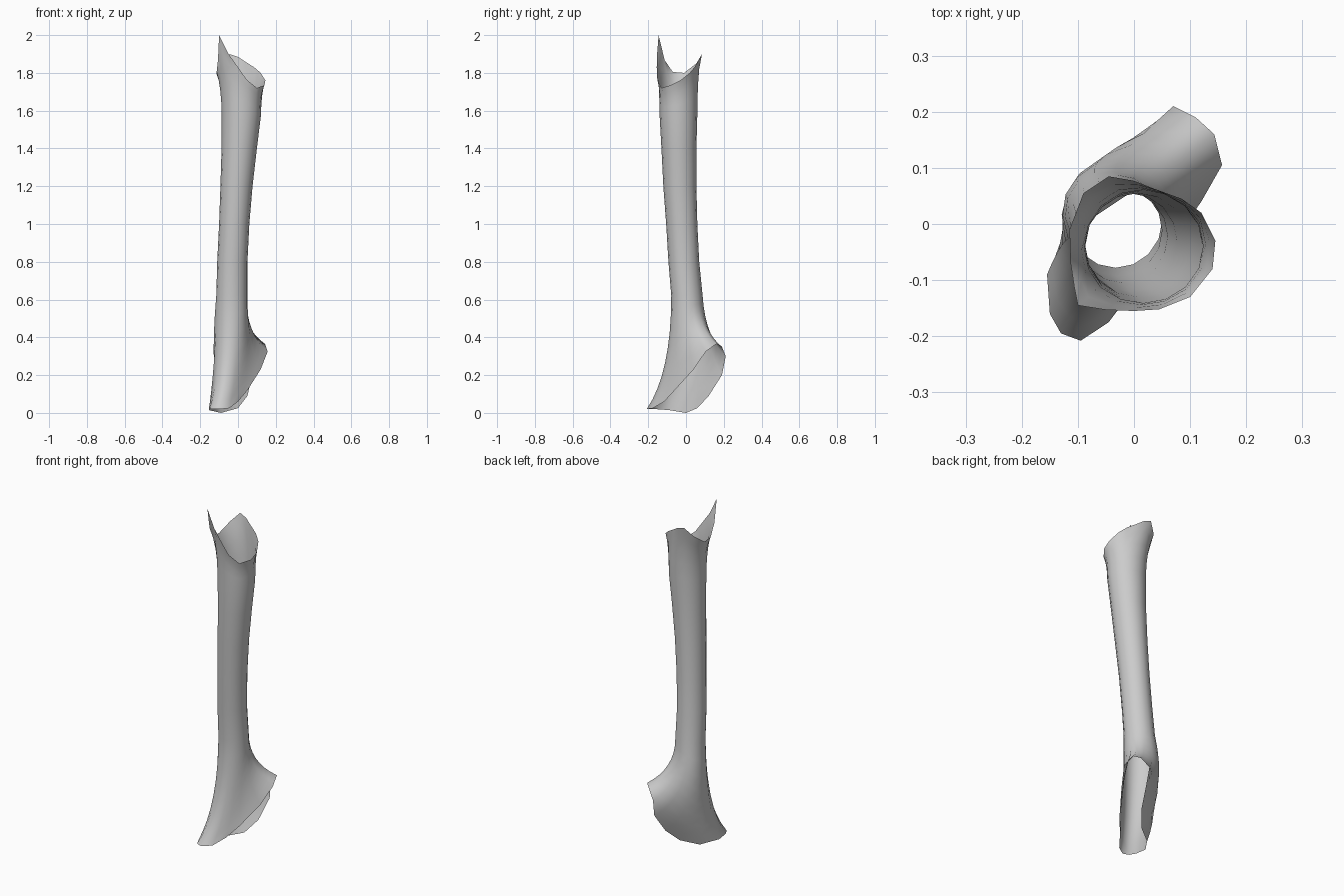
import bpy, bmesh, math
from mathutils import Vector

if "Cube" in bpy.data.objects:
    bpy.data.objects.remove(bpy.data.objects["Cube"])

N = 16

# Saddle-cut rims, counter-clockwise from +x
top_rim = [
    (.145, -.03, 1.76), (.12, .02, 1.80), (.085, .045, 1.83), (.03, .065, 1.865),
    (0, .077, 1.885), (-.045, .085, 1.90), (-.09, .055, 1.85), (-.115, -.01, 1.80),
    (-.113, -.07, 1.805), (-.106, -.115, 1.87), (-.1, -.145, 2.0), (-.05, -.153, 1.90),
    (0, -.155, 1.83), (.045, -.152, 1.765), (.1, -.13, 1.72), (.14, -.08, 1.735)]
bottom_rim = [
    (.12, .04, .23), (.157, .105, .325), (.143, .16, .365), (.11, .19, .35),
    (.07, .21, .30), (.075, .19, .20), (.05, .12, .09), (0, .06, .025),
    (-.09, 0, 0), (-.155, -.09, .015), (-.15, -.16, .02), (-.13, -.195, .02),
    (-.095, -.208, .02), (-.045, -.175, .025), (0, -.115, .06), (.05, -.06, .12)]

# Shaft sections: z, x min, x max, y min, y max
shaft = [(.62, -.115, .05, -.078, .088), (.8, -.11, .05, -.093, .07),
         (1.0, -.10, .06, -.105, .06), (1.2, -.093, .077, -.12, .055),
         (1.4, -.087, .10, -.13, .055), (1.58, -.087, .122, -.14, .06)]


def ring(z, x0, x1, y0, y1):
    return [Vector(((x0 + x1) / 2 + (x1 - x0) / 2 * math.cos(a),
                    (y0 + y1) / 2 + (y1 - y0) / 2 * math.sin(a), z))
            for a in (2 * math.pi * j / N for j in range(N))]


def flare(start, rim, pull, bulge, steps):
    """Rings that leave the shaft straight and curve out to the rim."""
    rings = []
    for i in range(1, steps + 1):
        t = i / steps
        loop = []
        for j, (s, r) in enumerate(zip(start, rim)):
            r = Vector(r)
            c = Vector((s.x, s.y, r.z + pull * (s.z - r.z)))
            w = max(0, math.cos(2 * math.pi * j / N - math.radians(144))) ** 2
            c += Vector((-.81, .58, 0)) * bulge * w
            loop.append(s * (1 - t) ** 2 + c * 2 * t * (1 - t) + r * t * t)
        rings.append(loop)
    return rings


rings = [ring(*s) for s in shaft]
rings = (flare(rings[0], bottom_rim, .32, .07, 8)[::-1] + rings
         + flare(rings[-1], top_rim, .4, 0, 4))

# Open hollow tube
bm = bmesh.new()
loops = [[bm.verts.new(p) for p in r] for r in rings]
for a, b in zip(loops, loops[1:]):
    for j in range(N):
        k = (j + 1) % N
        bm.faces.new((a[j], a[k], b[k], b[j]))
mesh = bpy.data.meshes.new("flared_tube")
bm.to_mesh(mesh)
bm.free()
mesh.shade_smooth()
tube = bpy.data.objects.new("flared_tube", mesh)
bpy.context.collection.objects.link(tube)

grey = bpy.data.materials.new("light_grey")
grey.diffuse_color = (.6, .6, .6, 1)
grey.use_nodes = True
grey.node_tree.nodes["Principled BSDF"].inputs["Base Color"].default_value = grey.diffuse_color
mesh.materials.append(grey)
